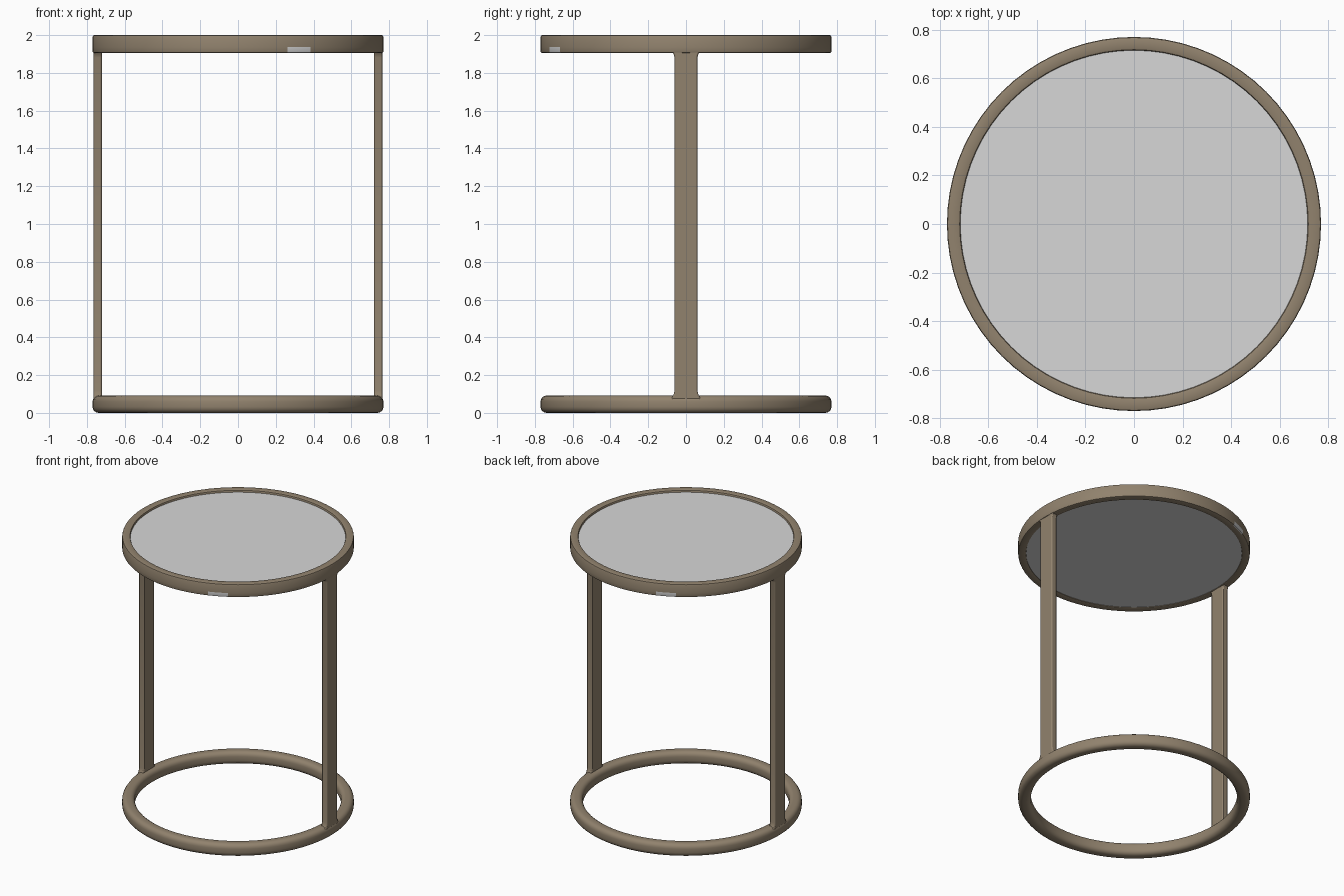
import bpy, bmesh, math

cube = bpy.data.objects.get("Cube")
if cube:
    bpy.data.objects.remove(cube, do_unlink=True)

SEGMENTS = 72


def material(name, rgb, metallic=0.0):
    mat = bpy.data.materials.new(name)
    mat.use_nodes = True
    mat.diffuse_color = (*rgb, 1)
    bsdf = mat.node_tree.nodes["Principled BSDF"]
    bsdf.inputs["Base Color"].default_value = (*rgb, 1)
    bsdf.inputs["Roughness"].default_value = 0.5
    return mat


bronze = material("bronze_taupe", (0.285, 0.225, 0.155))
silver = material("pale_silver", (0.68, 0.68, 0.68))


def finish(name, bm, mats):
    bmesh.ops.recalc_face_normals(bm, faces=bm.faces)
    mesh = bpy.data.meshes.new(name)
    bm.to_mesh(mesh)
    bm.free()
    obj = bpy.data.objects.new(name, mesh)
    bpy.context.collection.objects.link(obj)
    for mat in mats:
        mesh.materials.append(mat)
    bpy.ops.object.select_all(action='DESELECT')
    obj.select_set(True)
    bpy.context.view_layer.objects.active = obj
    bpy.ops.object.shade_smooth_by_angle(angle=math.radians(40))
    return obj


def rounded_section(r0, r1, z0, z1, bevel, steps):
    """Rounded rectangle in the radius/height plane."""
    points = []
    corners = [(r1, z1, -1, -1), (r0, z1, 1, -1), (r0, z0, 1, 1), (r1, z0, -1, 1)]
    for i, (r, z, sr, sz) in enumerate(corners):
        for k in range(steps + 1):
            a = math.pi / 2 * (i + k / steps)
            points.append((r + bevel * (sr + math.cos(a)), z + bevel * (sz + math.sin(a))))
    return points


def ring(name, section, mats):
    """Sweep a closed section around the vertical axis."""
    bm = bmesh.new()
    loops = []
    for i in range(SEGMENTS):
        a = math.tau * i / SEGMENTS
        loops.append([bm.verts.new((r * math.cos(a), r * math.sin(a), z)) for r, z in section])
    n = len(section)
    for i in range(SEGMENTS):
        here, there = loops[i], loops[(i + 1) % SEGMENTS]
        for j in range(n):
            k = (j + 1) % n
            bm.faces.new((here[j], there[j], there[k], here[k]))
    return finish(name, bm, mats)


# Base ring: thick, softly rounded tube
ring("base_ring", rounded_section(0.685, 0.77, 0.0, 0.092, 0.032, 4), [bronze])

# Top rim: thin flat band with small edge rounding
section = rounded_section(0.715, 0.77, 1.905, 2.0, 0.009, 2)
section.append((0.77, 1.936))  # edge loop bounding the worn patches
rim = ring("top_rim", section, [bronze, silver])

# Worn patches low on the outside of the rim, on opposite sides
for face in rim.data.polygons:
    c = face.center
    angle = math.degrees(math.atan2(c.y, c.x)) % 180
    if math.hypot(c.x, c.y) > 0.76 and c.z < 1.936 and 108 < angle < 122:
        face.material_index = 1

# Table top panel set into the rim
bm = bmesh.new()
bmesh.ops.create_cone(bm, cap_ends=True, segments=SEGMENTS,
                      radius1=0.718, radius2=0.718, depth=0.075)
bmesh.ops.translate(bm, verts=bm.verts, vec=(0, 0, 1.9475))
finish("table_top", bm, [silver])


# Flat upright bars, flaring slightly where they meet the rings
def upright(name, side):
    half = [(0.082, 0.07), (0.066, 0.095), (0.06, 0.12),
            (0.06, 1.88), (0.066, 1.9), (0.082, 1.92)]
    outline = half + [(-y, z) for y, z in reversed(half)]
    bm = bmesh.new()
    face = bm.faces.new([bm.verts.new((side * 0.72, y, z)) for y, z in outline])
    extruded = bmesh.ops.extrude_face_region(bm, geom=[face])["geom"]
    moved = [v for v in extruded if isinstance(v, bmesh.types.BMVert)]
    bmesh.ops.translate(bm, verts=moved, vec=(side * 0.044, 0, 0))
    bar = finish(name, bm, [bronze])
    bevel = bar.modifiers.new("soft_edges", 'BEVEL')
    bevel.width = 0.008
    bevel.segments = 2
    bevel.limit_method = 'ANGLE'
    bevel.angle_limit = math.radians(60)


upright("left_upright", 1)
upright("right_upright", -1)
